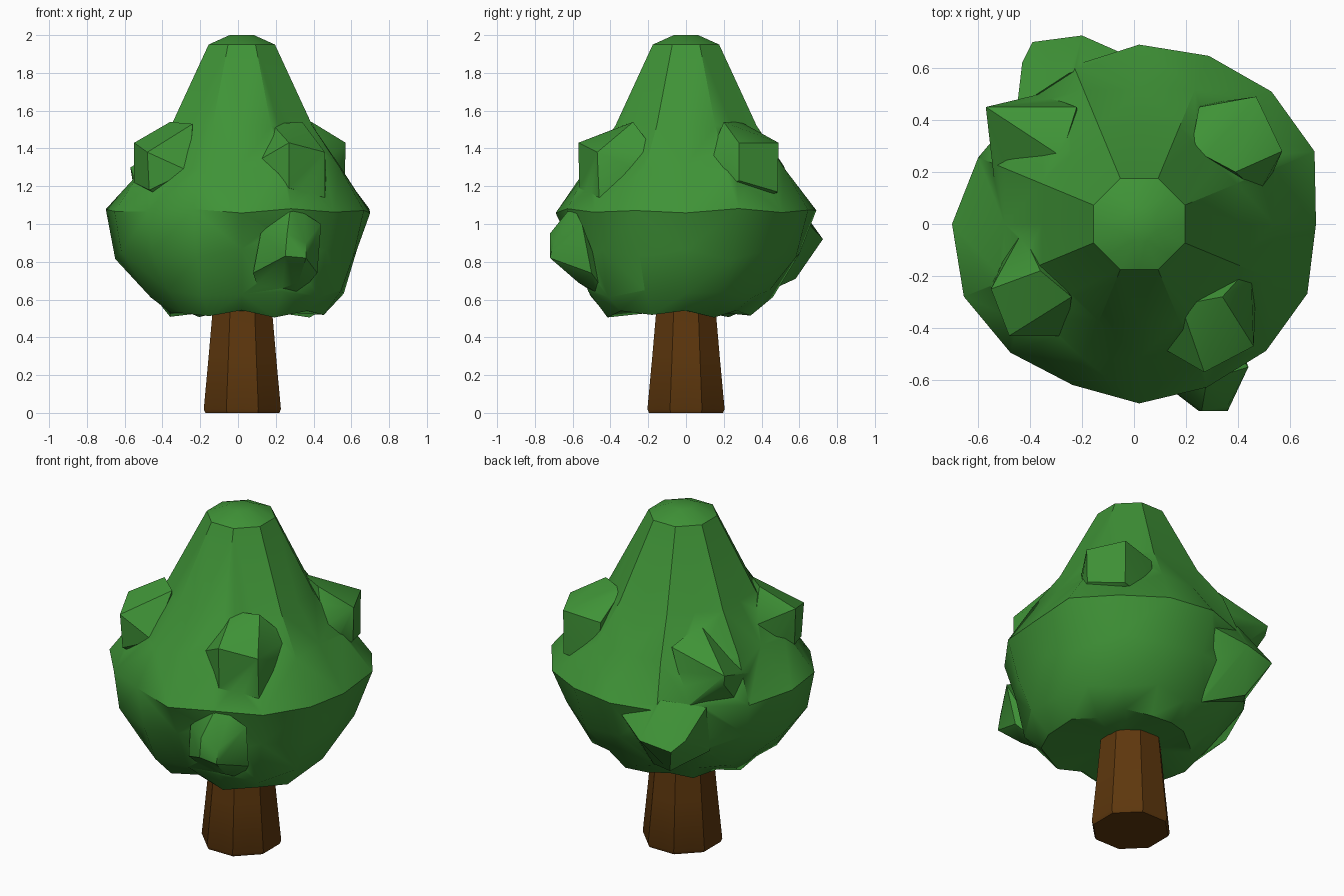
import bpy, bmesh, math


def material(name, rgb):
    m = bpy.data.materials.new(name)
    m.diffuse_color = (*rgb, 1)
    return m


LEAF = material("leaf green", (0.050, 0.293, 0.038))
BARK = material("bark brown", (0.110, 0.038, 0.004))


def finish(bm, name, mat):
    bmesh.ops.recalc_face_normals(bm, faces=bm.faces)
    me = bpy.data.meshes.new(name)
    bm.to_mesh(me)
    bm.free()
    ob = bpy.data.objects.new(name, me)
    bpy.context.collection.objects.link(ob)
    me.materials.append(mat)
    return ob


def activate(ob):
    bpy.ops.object.select_all(action='DESELECT')
    ob.select_set(True)
    bpy.context.view_layer.objects.active = ob


def shade(ob, angle):
    activate(ob)
    bpy.ops.object.shade_smooth_by_angle(angle=math.radians(angle))


def octagon(r):
    """Eight-sided ring expressed as sixteen radii."""
    return [r * (0.924 if i % 2 == 0 else 1) for i in range(16)]


def loft(name, rings, mat, cx=0.02):
    """Stack of sixteen-point rings, each (height, radii, height wobble)."""
    bm = bmesh.new()
    loops = []
    for z, radii, wob in rings:
        loop = []
        for i, r in enumerate(radii):
            a = math.tau * i / 16
            loop.append(bm.verts.new((cx + r * math.cos(a), r * math.sin(a),
                                      z + wob * math.sin(2.6 * i + 40 * z))))
        loops.append(loop)
    for lo, hi in zip(loops, loops[1:]):
        for i in range(16):
            j = (i + 1) % 16
            bm.faces.new((lo[i], lo[j], hi[j], hi[i]))
    bm.faces.new(loops[0])
    bm.faces.new(loops[-1])
    bmesh.ops.triangulate(bm, faces=bm.faces)
    return finish(bm, name, mat)


def add_clump(target, pts):
    """Fuse a faceted leaf clump (hull of a few corners) onto the target."""
    bm = bmesh.new()
    for p in pts:
        bm.verts.new(p)
    bmesh.ops.convex_hull(bm, input=bm.verts)
    bmesh.ops.delete(bm, geom=[v for v in bm.verts if not v.link_faces], context='VERTS')
    clump = finish(bm, "clump", LEAF)
    activate(target)
    mod = target.modifiers.new("fuse", 'BOOLEAN')
    mod.operation = 'UNION'
    mod.solver = 'EXACT'
    mod.object = clump
    bpy.ops.object.modifier_apply(modifier=mod.name)
    bpy.data.objects.remove(clump)


# Trunk: tapered eight-sided post
trunk = loft("trunk", [(0, octagon(0.212), 0), (0.02, octagon(0.221), 0),
                       (0.3, octagon(0.193), 0), (0.62, octagon(0.163), 0)], BARK, cx=0.023)
shade(trunk, 30)

# Crown: eight-sided cone flaring into an uneven round skirt
bottom = [.42, .39, .38, .37, .34, .32, .32, .34, .38, .41, .44, .45, .40, .45, .49, .47]
low = [.54, .52, .50, .48, .46, .46, .46, .46, .49, .52, .55, .55, .50, .56, .58, .57]
mid = [.61, .63, .64, .63, .60, .62, .62, .64, .67, .69, .67, .62, .60, .62, .63, .64]
wide = [.68, .73, .72, .70, .69, .66, .64, .67, .72, .73, .70, .67, .69, .68, .69, .70]
crown = loft("crown", [(0.54, [0.13] * 16, 0), (0.525, bottom, 0.02), (0.63, low, 0.02),
                       (0.84, mid, 0.03), (1.07, wide, 0.012), (1.30, octagon(0.56), 0.01),
                       (1.52, octagon(0.405), 0), (1.95, octagon(0.19), 0),
                       (2.0, octagon(0.07), 0)], LEAF)

# Upper clumps: front left, front right, back right, back left
add_clump(crown, [
    (-0.43, -0.03, 1.38), (-0.55, -0.25, 1.43), (-0.48, -0.43, 1.38), (-0.24, -0.28, 1.53),
    (-0.36, -0.18, 1.54), (-0.55, -0.24, 1.22), (-0.47, -0.42, 1.18), (-0.26, -0.43, 1.28),
    (-0.46, -0.04, 1.15), (-0.25, -0.25, 1.05)])
add_clump(crown, [
    (0.08, -0.46, 1.32), (0.27, -0.57, 1.43), (0.46, -0.47, 1.38), (0.45, -0.16, 1.38),
    (0.18, -0.31, 1.53), (0.34, -0.28, 1.54), (0.27, -0.565, 1.19), (0.46, -0.46, 1.14),
    (0.12, -0.46, 1.15), (0.30, -0.25, 1.05), (0.47, -0.25, 1.18)])
add_clump(crown, [
    (0.25, 0.45, 1.40), (0.47, 0.49, 1.43), (0.57, 0.28, 1.43), (0.48, 0.12, 1.35),
    (0.22, 0.29, 1.54), (0.39, 0.20, 1.54), (0.47, 0.485, 1.17), (0.565, 0.28, 1.23),
    (0.26, 0.46, 1.14), (0.30, 0.20, 1.05), (0.50, 0.12, 1.16)])
add_clump(crown, [
    (-0.57, 0.45, 1.30), (-0.56, 0.44, 1.24), (-0.22, 0.45, 1.38), (-0.53, 0.10, 1.18),
    (-0.28, 0.26, 1.46), (-0.36, 0.50, 1.08), (-0.52, 0.25, 1.05), (-0.20, 0.25, 1.05)])

# Lower clumps: back left, front right
add_clump(crown, [
    (-0.43, 0.62, 0.94), (-0.39, 0.70, 0.89), (-0.20, 0.725, 0.92), (-0.03, 0.65, 1.00),
    (-0.45, 0.45, 1.08), (-0.25, 0.58, 1.12), (-0.30, 0.58, 0.71), (-0.10, 0.45, 0.65),
    (-0.44, 0.40, 0.80)])
add_clump(crown, [
    (0.26, -0.72, 0.95), (0.36, -0.70, 0.90), (0.36, -0.72, 0.82), (0.25, -0.72, 0.83),
    (0.08, -0.58, 0.74), (0.12, -0.62, 0.95), (0.28, -0.60, 1.10), (0.44, -0.55, 1.00),
    (0.32, -0.57, 0.69), (0.42, -0.50, 0.74), (0.12, -0.46, 0.62), (0.30, -0.40, 0.60)])
shade(crown, 35)
